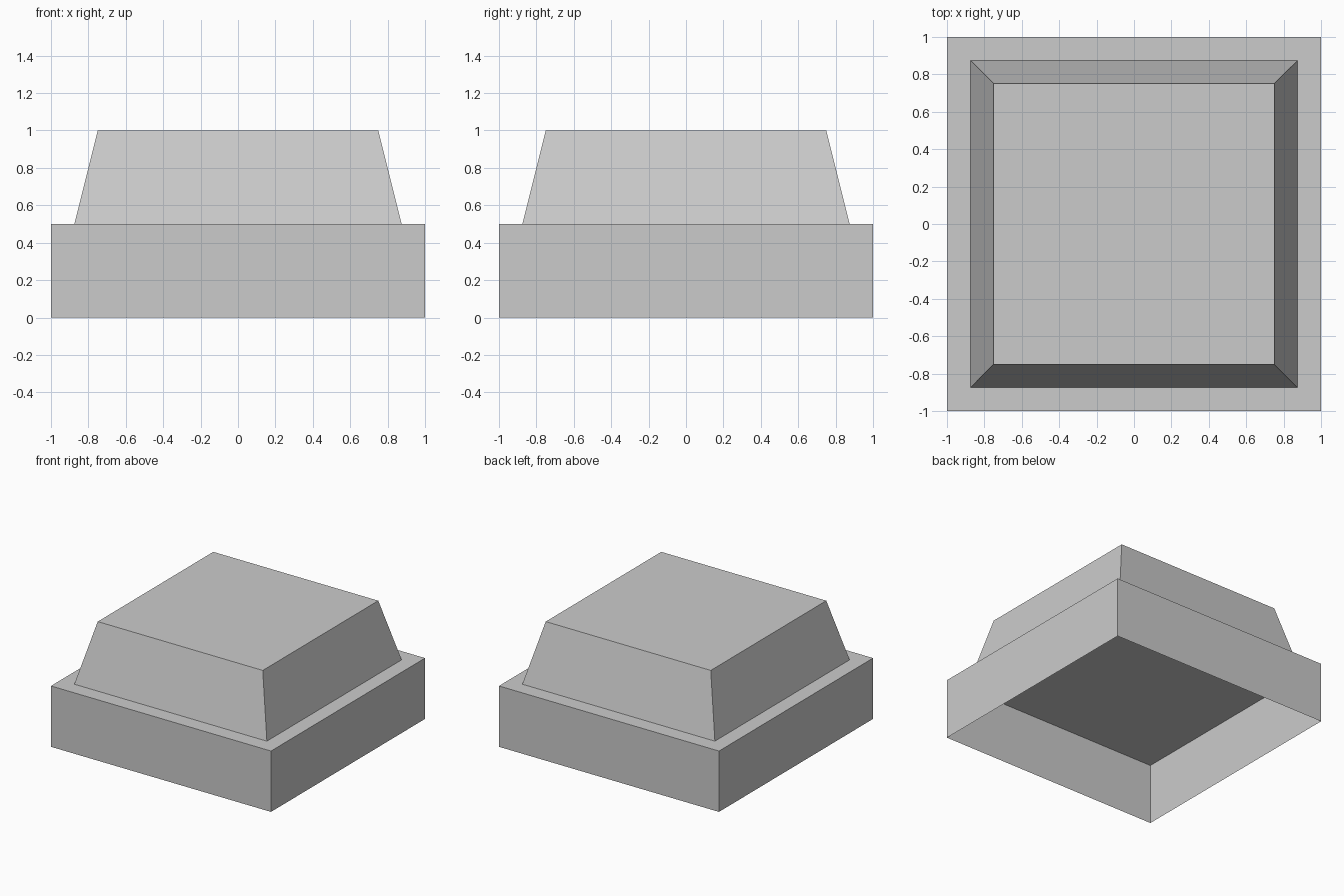
import bpy
import bmesh

if "Cube" in bpy.data.objects:
    bpy.data.objects.remove(bpy.data.objects["Cube"])


def open_block(name, z0, z1, half_bottom, half_top):
    """Square tapered shell with a closed top and an open underside."""
    bm = bmesh.new()
    bmesh.ops.create_cube(bm, size=2)
    for v in bm.verts:
        top = v.co.z > 0
        half = half_top if top else half_bottom
        v.co.x *= half
        v.co.y *= half
        v.co.z = z1 if top else z0
    bm.normal_update()
    underside = [f for f in bm.faces if f.normal.z < -0.9]
    bmesh.ops.delete(bm, geom=underside, context='FACES_ONLY')
    mesh = bpy.data.meshes.new(name)
    bm.to_mesh(mesh)
    bm.free()
    obj = bpy.data.objects.new(name, mesh)
    bpy.context.collection.objects.link(obj)
    return obj


# Hollow base, open underneath
open_block("base", 0.0, 0.5, 1.0, 1.0)
# Tapered cap resting on the base
open_block("tapered_cap", 0.5, 1.0, 0.875, 0.75)
